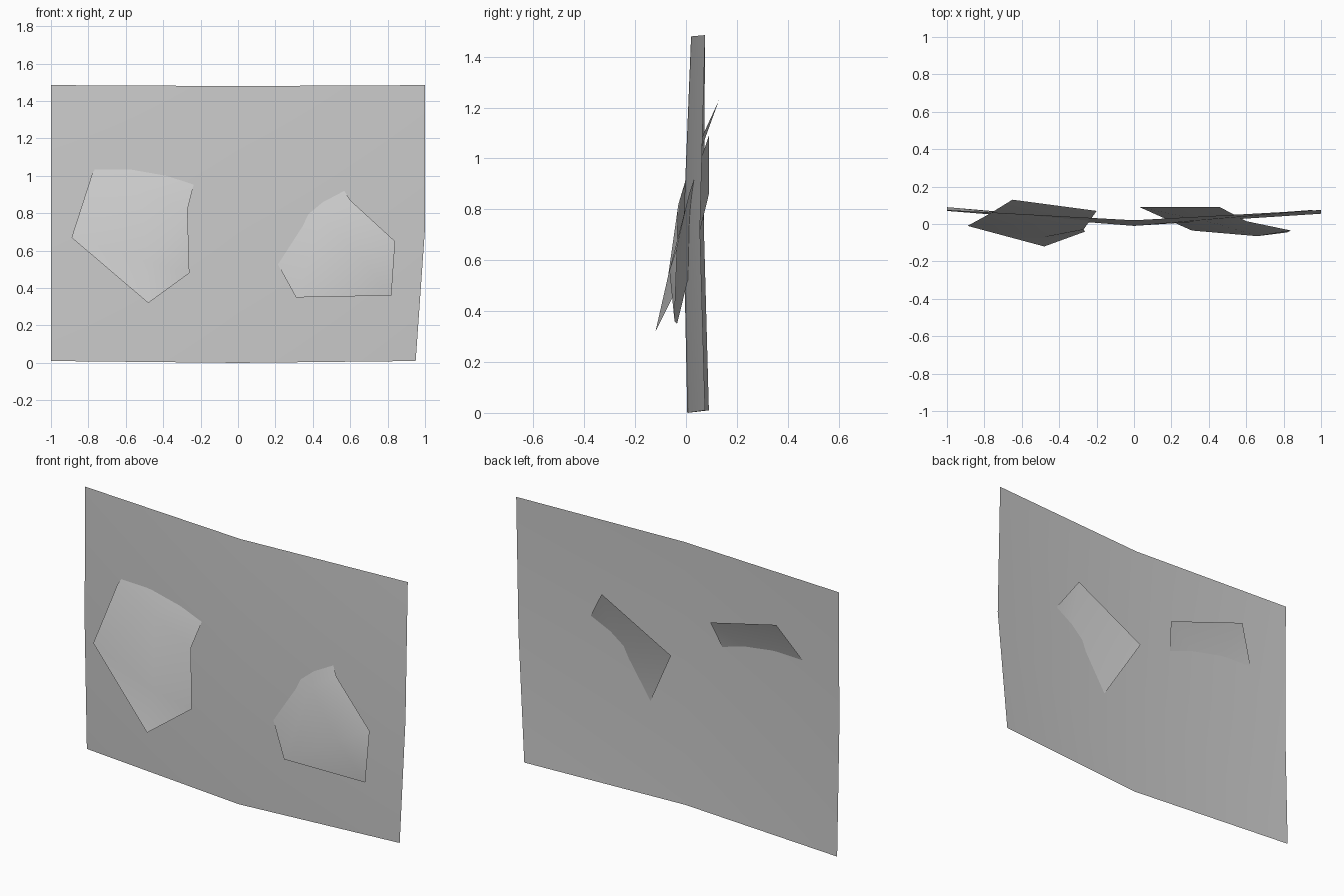
import bpy
from mathutils import Vector
from mathutils.geometry import delaunay_2d_cdt

cube = bpy.data.objects.get("Cube")
if cube:
    bpy.data.objects.remove(cube)

# One plain grey for every sheet
grey = bpy.data.materials.new("plain_grey")
grey.use_nodes = True
colour = (0.6, 0.6, 0.6, 1)
grey.diffuse_color = colour
grey.node_tree.nodes["Principled BSDF"].inputs["Base Color"].default_value = colour


def make_sheet(name, points, faces):
    """Thin open surface with smooth shading."""
    mesh = bpy.data.meshes.new(name)
    mesh.from_pydata(points, [], faces)
    mesh.materials.append(grey)
    mesh.shade_smooth()
    obj = bpy.data.objects.new(name, mesh)
    bpy.context.collection.objects.link(obj)
    return obj


def make_patch(name, outline, inner):
    """Tilted shard: outline counter-clockwise from the front, plus bend points inside."""
    points = outline + inner
    flat = [Vector((x, z)) for x, y, z in points]
    result = delaunay_2d_cdt(flat, [], [list(range(len(outline)))], 1, 1e-5)
    faces, origins = result[2], result[3]
    corners = [points[ids[0]] for ids in origins]
    return make_sheet(name, corners, faces)


# Large panel, folded gently backwards along its upright middle line
rows = [
    [(-1, 0.09, 0.01), (0, 0.005, 0), (0.95, 0.075, 0.01)],
    [(-1, 0.07, 0.74), (0, -0.01, 0.74), (1, 0.055, 0.72)],
    [(-1, 0.075, 1.485), (0, 0.02, 1.48), (1, 0.075, 1.485)],
]
panel_points = [p for row in rows for p in row]
panel_faces = [(i, i + 1, i + 4, i + 3) for i in (0, 1, 3, 4)]
make_sheet("back_panel", panel_points, panel_faces)

# Shards that pass through the panel, leaning back at the top
make_patch("right_shard",
           [(-0.48, -0.12, 0.32), (-0.26, -0.04, 0.48), (-0.27, -0.03, 0.82),
            (-0.20, 0.07, 1.10), (-0.65, 0.13, 1.23), (-0.78, 0.05, 1.01),
            (-0.89, -0.01, 0.67)],
           [(-0.48, -0.07, 0.54), (-0.52, 0.0, 0.92)])
make_patch("left_shard",
           [(0.31, -0.035, 0.35), (0.82, -0.045, 0.36), (0.84, -0.035, 0.65),
            (0.60, 0.015, 0.87), (0.46, 0.09, 1.09), (0.03, 0.09, 0.86)],
           [(0.66, -0.065, 0.56), (0.45, 0.0, 0.78)])
